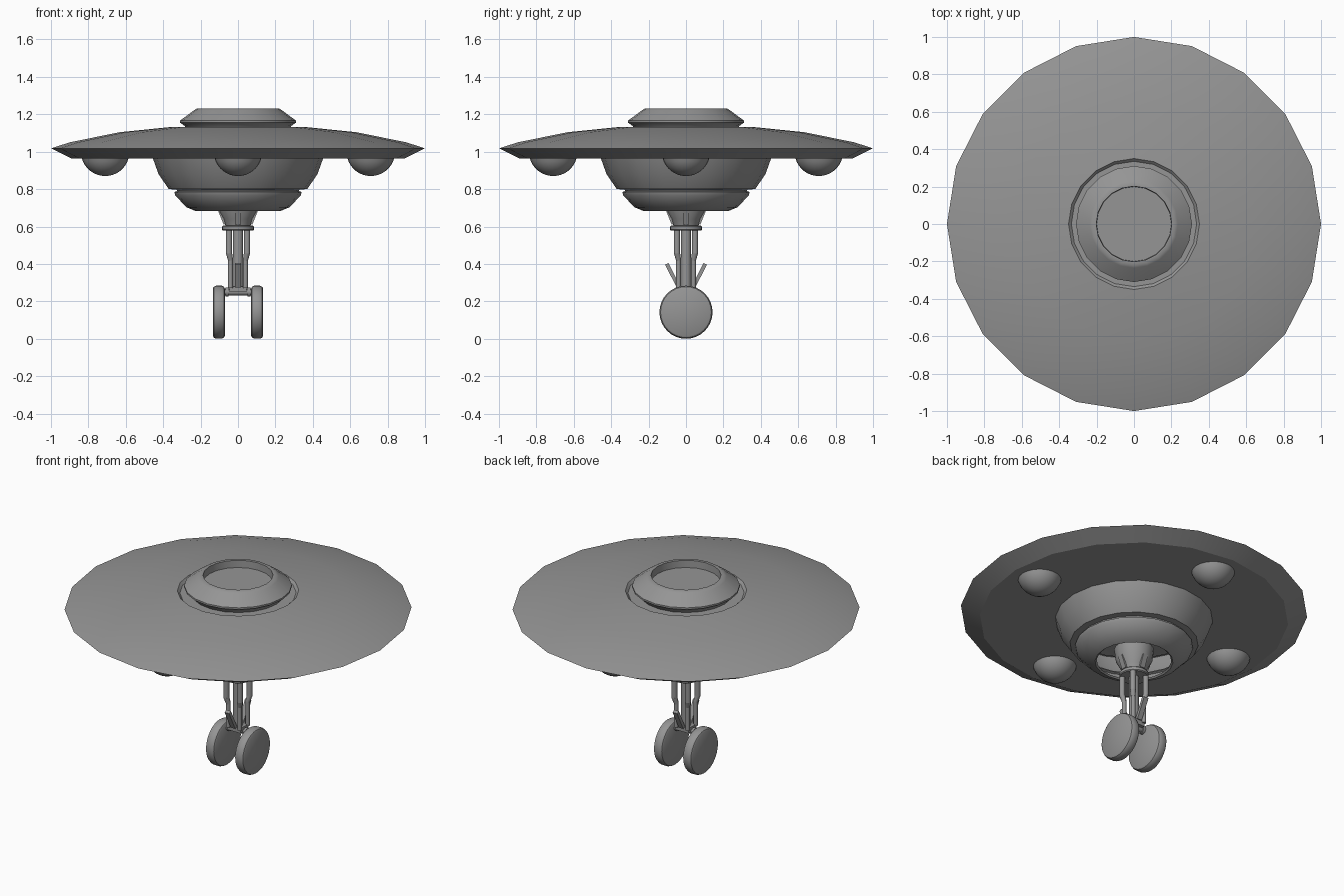
import bpy, bmesh, math
from mathutils import Vector, Matrix

if "Cube" in bpy.data.objects:
    bpy.data.objects.remove(bpy.data.objects["Cube"])

grey = bpy.data.materials.new("plain_grey")
grey.diffuse_color = (0.3, 0.3, 0.3, 1)
grey.use_nodes = True
grey.node_tree.nodes["Principled BSDF"].inputs["Base Color"].default_value = grey.diffuse_color


def finish(name, bm, angle=32):
    """Turn a bmesh into an object, smooth below the given edge angle."""
    bmesh.ops.remove_doubles(bm, verts=bm.verts, dist=1e-5)
    for f in bm.faces:
        f.smooth = True
    for e in bm.edges:
        e.smooth = len(e.link_faces) == 2 and e.calc_face_angle(0) < math.radians(angle)
    me = bpy.data.meshes.new(name)
    bm.to_mesh(me)
    bm.free()
    me.materials.append(grey)
    ob = bpy.data.objects.new(name, me)
    bpy.context.collection.objects.link(ob)
    return ob


def lathe(name, profile, sides=20, matrix=None, angle=32):
    """Spin (radius, height) points, listed from bottom to top, round z."""
    bm = bmesh.new()
    vs = [bm.verts.new((r, 0, z)) for r, z in profile]
    es = [bm.edges.new(p) for p in zip(vs, vs[1:])]
    bmesh.ops.spin(bm, geom=vs + es, cent=(0, 0, 0), axis=(0, 0, 1),
                   angle=math.tau, steps=sides, use_merge=True)
    bmesh.ops.remove_doubles(bm, verts=bm.verts, dist=1e-5)
    bmesh.ops.recalc_face_normals(bm, faces=bm.faces)
    if matrix:
        bm.transform(matrix)
    return finish(name, bm, angle)


def rod(name, a, b, r, sides=12, r2=None):
    a, b = Vector(a), Vector(b)
    d = b - a
    m = Matrix.Translation(a) @ d.to_track_quat('Z', 'Y').to_matrix().to_4x4()
    n = d.length
    return lathe(name, [(0, 0), (r, 0), (r2 or r, n), (0, n)], sides, m, 40)


def box(name, centre, size, tilt=0):
    bm = bmesh.new()
    bmesh.ops.create_cube(bm, size=1)
    bm.transform(Matrix.Translation(centre) @ Matrix.Rotation(tilt, 4, 'X')
                 @ Matrix.Diagonal((*size, 1)))
    return finish(name, bm)


# Saucer disc, with a sunken groove round the dome
lathe("saucer_disc", [(0.44, 0.963), (0.89, 0.963), (1.0, 1.018), (0.9, 1.05),
                      (0.635, 1.104), (0.35, 1.133), (0.335, 1.118), (0.27, 1.118)], angle=25)

# Lower bowl with a stepped ring and an open bottom
lathe("lower_bowl", [(0.215, 0.69), (0.225, 0.682), (0.275, 0.703), (0.335, 0.765),
                     (0.34, 0.785), (0.325, 0.79), (0.33, 0.798), (0.37, 0.80),
                     (0.425, 0.88), (0.455, 0.964)])

# Dome with undercut skirt and recessed top
lathe("dome", [(0.27, 1.115), (0.285, 1.138), (0.31, 1.155), (0.31, 1.166),
               (0.235, 1.222), (0.222, 1.23), (0.202, 1.23), (0.2, 1.185), (0, 1.185)])

# Four round pods under the disc
for i in range(4):
    a = i * math.pi / 2
    pts = [(0.13 * math.sin(t), 1.0 - 0.13 * math.cos(t))
           for t in [j * math.radians(75) / 8 for j in range(9)]]
    lathe(f"pod_{i + 1}", pts, 24,
          Matrix.Translation((0.71 * math.cos(a), 0.71 * math.sin(a), 0)))

# Landing gear socket, with panels on its four sides, and its collar
lathe("gear_socket", [(0, 0.6), (0.066, 0.6), (0.078, 0.64), (0.106, 0.69),
                      (0.115, 0.76), (0, 0.76)], 20)
for i, (x, y) in enumerate([(0, -1), (0, 1), (-1, 0), (1, 0)]):
    p = box(f"socket_panel_{i + 1}", (0, 0, 0), (0.034, 0.012, 0.08))
    p.matrix_world = (Matrix.Rotation(math.atan2(x, -y), 4, 'Z')
                      @ Matrix.Translation((0, -0.086, 0.65)) @ Matrix.Rotation(0.38, 4, 'X'))
lathe("gear_collar", [(0, 0.578), (0.08, 0.578), (0.085, 0.583), (0.085, 0.6),
                      (0.08, 0.605), (0, 0.605)], 24)

# Main strut and four outer rods with thicker sleeves
rod("main_strut", (0, 0, 0.26), (0, 0, 0.59), 0.028, 16)
for sx in (-1, 1):
    for sy in (-1, 1):
        x, y = sx * 0.04, sy * 0.04
        rod("outer_rod", (x, y, 0.27), (x, y, 0.43), 0.013)
        rod("rod_taper", (x, y, 0.42), (x * 1.2, y * 1.2, 0.46), 0.014, 12, 0.017)
        rod("rod_sleeve", (x * 1.2, y * 1.2, 0.455), (x * 1.2, y * 1.2, 0.58), 0.017)

# Splayed flaps in front and behind
for sy in (-1, 1):
    box("gear_flap", (0, sy * 0.072, 0.34), (0.032, 0.02, 0.135), -sy * 0.47)

# Axle, hub blocks and wheel arms
rod("axle", (-0.085, 0, 0.25), (0.085, 0, 0.25), 0.018, 16)
box("axle_block", (0, 0, 0.265), (0.09, 0.08, 0.03))
for sx in (-1, 1):
    rod("axle_cap", (sx * 0.052, 0, 0.25), (sx * 0.068, 0, 0.25), 0.025, 16)
    # Wheel with rounded edges
    m = Matrix.Translation((sx * 0.1025, 0, 0.142)) @ Matrix.Rotation(math.pi / 2, 4, 'Y')
    lathe("wheel", [(0, -0.032), (0.127, -0.032), (0.136, -0.027), (0.142, -0.015),
                    (0.142, 0.015), (0.136, 0.027), (0.127, 0.032), (0, 0.032)], 32, m)
